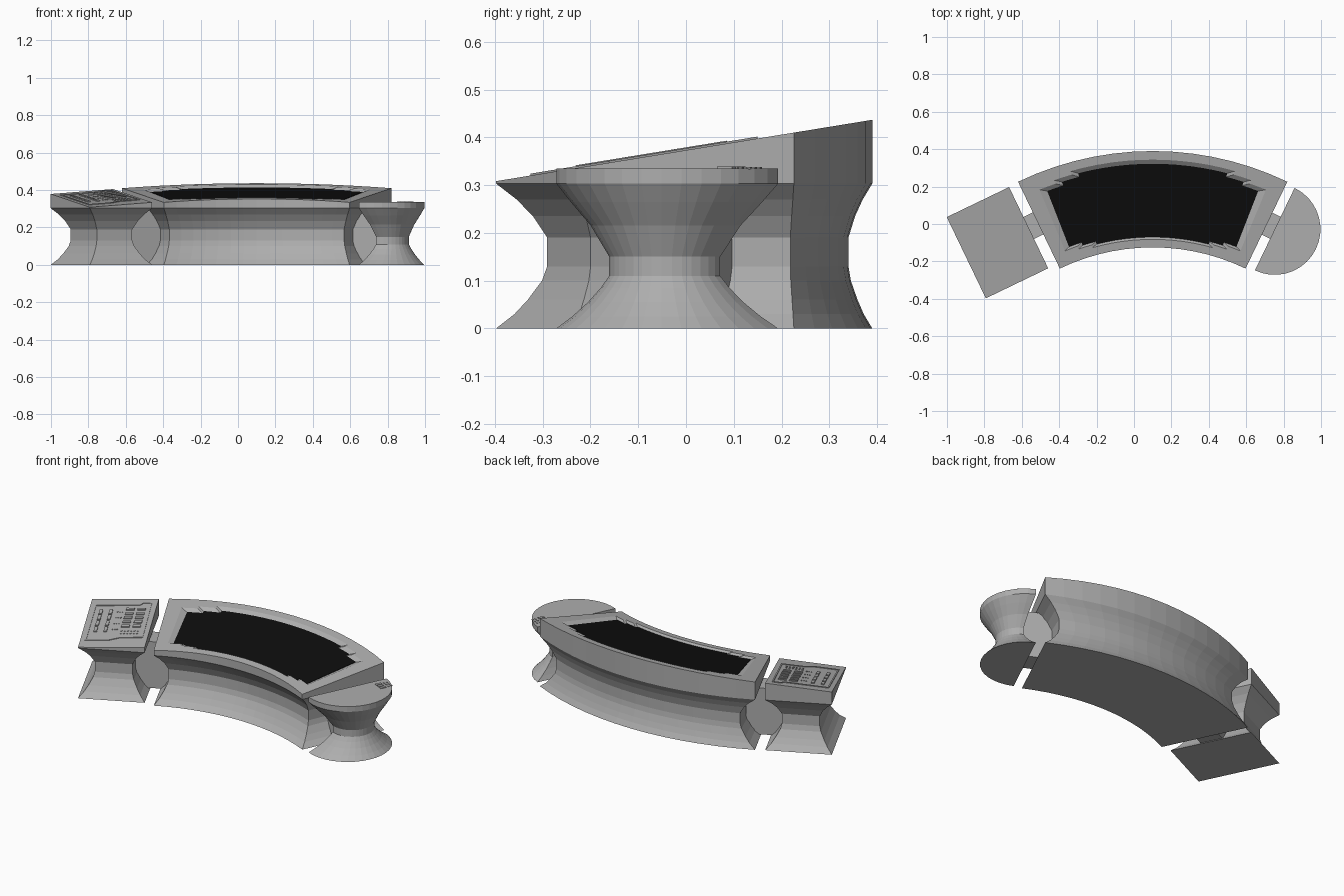
import bpy, bmesh, math
from math import sin, cos, radians
from mathutils import Vector

if "Cube" in bpy.data.objects:
    bpy.data.objects.remove(bpy.data.objects["Cube"])


def material(name, v):
    m = bpy.data.materials.new(name)
    m.diffuse_color = (v, v, v, 1)
    m.use_nodes = True
    m.node_tree.nodes["Principled BSDF"].inputs["Base Color"].default_value = m.diffuse_color
    return m


GREY = material("grey_shell", 0.42)
BLACK = material("black_screen", 0.004)
TILT = radians(25.7)          # half angle of the arc, and the turn of both side units
CX, CY = 0.10, -1.27          # centre of the arc
RIM = 0.303
# inset amount (0 = full footprint, 1 = waist) by height
PROFILE = [(0, 0), (0.03, .36), (0.06, .62), (0.1, .9), (0.13, 1),
           (0.19, 1), (0.235, .72), (0.27, .4), (RIM, 0)]


def plane_z(y):
    return 0.373 + 0.163 * y


def polar(r, a):
    return (CX + r * sin(a), CY + r * cos(a))


def local(cx, cy, ang, u, v):
    return (cx + u * cos(ang) - v * sin(ang), cy + u * sin(ang) + v * cos(ang))


def ring(pts, z=None, up=0.0):
    """Flat ring at height z, or a ring lying on the sloped top."""
    return [(x, y, z if z is not None else plane_z(y) + up) for x, y in pts]


def loft(name, rings, mat):
    bm = bmesh.new()
    vs = [[bm.verts.new(p) for p in r] for r in rings]
    n = len(vs[0])
    bm.faces.new(vs[0][::-1])
    bm.faces.new(vs[-1])
    for a, b in zip(vs, vs[1:]):
        for i in range(n):
            j = (i + 1) % n
            bm.faces.new((a[i], a[j], b[j], b[i]))
    bmesh.ops.recalc_face_normals(bm, faces=bm.faces)
    me = bpy.data.meshes.new(name)
    bm.to_mesh(me)
    bm.free()
    me.materials.append(mat)
    ob = bpy.data.objects.new(name, me)
    bpy.context.collection.objects.link(ob)
    return ob


# ---- curved main desk
def desk_outline(t, n=14):
    r1, r2 = 1.145 + 0.08 * t, 1.66 - 0.05 * t
    h = TILT - 0.08 * t / 1.4
    ang = [-h + 2 * h * i / n for i in range(n + 1)]
    return [polar(r1, a) for a in ang] + [polar(r2, a) for a in reversed(ang)]


desk = loft("main_desk", [ring(desk_outline(t), z) for z, t in PROFILE]
            + [ring(desk_outline(0))], GREY)


# ---- stepped screen recess with a black screen on its floor
def screen_outline(g):
    steps = [(21.3, 1.232, 1.552), (18, 1.215, 1.572), (14.5, 1.2, 1.592)]
    half = []
    for k, (a, r1, r2) in enumerate(steps):
        nxt = steps[k + 1][0] if k < 2 else 0
        m = 2 if k < 2 else 6
        a, nxt = a + 1.3 * g, nxt + (1.3 * g if nxt else 0)
        half += [(radians(a + (nxt - a) * i / m), r1 - 0.012 * g, r2 + 0.022 * g)
                 for i in range(m + 1)]
    cols = [(-a, p, q) for a, p, q in half] + [c for c in half[-2::-1]]
    return [polar(p, a) for a, p, q in cols] + [polar(q, a) for a, p, q in reversed(cols)]


cutter = loft("recess_cutter", [ring(screen_outline(0), up=-0.014),
                                ring(screen_outline(1.25), up=0.0035)], GREY)
mod = desk.modifiers.new("recess", 'BOOLEAN')
mod.operation, mod.solver, mod.object = 'DIFFERENCE', 'EXACT', cutter
bpy.context.view_layer.objects.active = desk
bpy.ops.object.modifier_apply(modifier="recess")
bpy.data.objects.remove(cutter)
loft("screen", [ring(screen_outline(0.0), up=-0.0145),
                ring(screen_outline(0.0), up=-0.0115)], BLACK)

# ---- left keypad unit
KX, KY = -0.73, -0.10


def keypad_rect(t):
    a, b = 0.185 - 0.08 * t, 0.241 - 0.08 * t
    return [local(KX, KY, TILT, u, v) for u, v in ((-a, -b), (a, -b), (a, b), (-a, b))]


loft("keypad_unit", [ring(keypad_rect(t), z) for z, t in PROFILE]
     + [ring(keypad_rect(0))], GREY)


def bar(name, cx, cy, ang, u, v, w, h, base=None, up=0.006):
    """Small raised key; on the sloped top unless a base height is given."""
    pts = [local(cx, cy, ang, u + i * w / 2, v + j * h / 2)
           for i, j in ((-1, -1), (1, -1), (1, 1), (-1, 1))]
    if base is None:
        return loft(name, [ring(pts, up=-0.002), ring(pts, up=up)], GREY)
    return loft(name, [ring(pts, base - 0.002), ring(pts, base + up)], GREY)


# raised rim around the keys
OUT = [(-.155, -.17), (-.03, -.17), (.03, -.145), (.155, -.14),
       (.15, .2), (.105, .2), (.09, .18), (-.155, .175)]
for i in range(len(OUT)):
    (u0, v0), (u1, v1) = OUT[i], OUT[(i + 1) % len(OUT)]
    d = Vector((u1 - u0, v1 - v0))
    bar("keypad_rim", *local(KX, KY, TILT, (u0 + u1) / 2, (v0 + v1) / 2),
        TILT + math.atan2(d.y, d.x), 0, 0, d.length + 0.006, 0.008, up=0.004)

# tall keys on the left, wide keys on the right, dots between and below
for c in range(2):
    for r in range(4):
        bar("tall_key", KX, KY, TILT, -0.115 + c * 0.055, 0.11 - r * 0.058, 0.018, 0.045)
    for r in range(5):
        bar("wide_key", KX, KY, TILT, 0.045 + c * 0.062, 0.135 - r * 0.042, 0.045, 0.018)
for c in range(3):
    for r in range(4):
        bar("dot_key", KX, KY, TILT, -0.022 + c * 0.013, 0.11 - r * 0.058, 0.006, 0.006, up=0.004)
for c in range(6):
    for r in range(2):
        bar("dot_key", KX, KY, TILT, 0.03 + c * 0.018, -0.08 - r * 0.025, 0.008, 0.008, up=0.004)

# ---- right half-round unit
PX, PY, PR, PTOP = 0.7525, -0.0275, 0.2445, 0.335
POD = [(0, 0), (.025, .3), (.055, .6), (.085, .84), (.11, 1), (.15, 1),
       (.215, .65), (.265, .27), (RIM, 0)]


def pod_outline(t, n=18):
    s = 1 - 0.5 * t           # shrink towards a point inside the half disc
    pts = [local(PX, PY, -TILT, PR * sin(math.pi * i / n), -PR * cos(math.pi * i / n))
           for i in range(n + 1)]
    return [(0.83 + (x - 0.83) * s, -0.05 + (y + 0.05) * s) for x, y in pts]


loft("half_round_unit", [ring(pod_outline(t), z) for z, t in POD]
     + [ring(pod_outline(0), PTOP)], GREY)
for i in range(3):
    bar("pod_button", 0.888, 0.095, -TILT, (i - 1) * 0.024, 0, 0.017, 0.035, PTOP, 0.004)
    for j in range(2):
        bar("pod_dot", 0.888, 0.095, -TILT, (i - 1) * 0.024, 0.035 + j * 0.018,
            0.01, 0.008, PTOP, 0.003)


# ---- octagonal connectors filling the gaps beside the desk
def connector(name, cx, cy, ang, w):
    rings = []
    for v in (-0.065, 0.065):
        r = []
        for k in range(8):
            a = radians(22.5 + 45 * k)
            x, y = local(cx, cy, ang, w * cos(a) / cos(radians(22.5)), v)
            r.append((x, y, 0.15 + 0.14 * sin(a) / cos(radians(22.5))))
        rings.append(r)
    loft(name, rings, GREY)


connector("left_connector", -0.54, -0.01, TILT, 0.11)
connector("right_connector", 0.735, -0.01, -TILT, 0.11)
